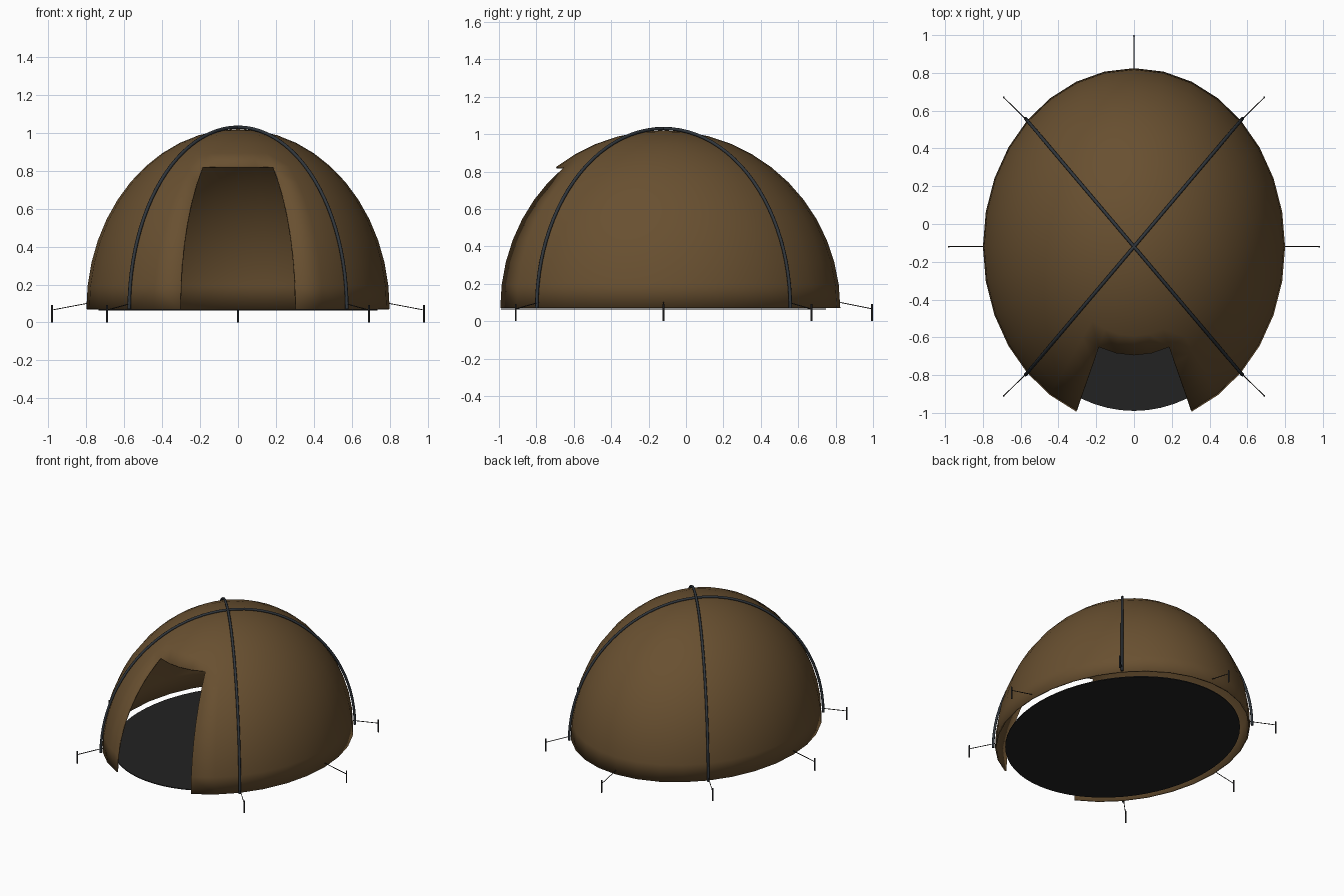
import bpy, bmesh, math
from mathutils import Vector, Matrix

if "Cube" in bpy.data.objects:
    bpy.data.objects.remove(bpy.data.objects["Cube"])

CY, BASE = -0.12, 0.07           # dome centre in y, dome base height
RX, RY, RZ = 0.80, 0.945, 0.95   # dome semi-axes


def material(name, rgb):
    m = bpy.data.materials.new(name)
    m.diffuse_color = (*rgb, 1)
    m.use_nodes = True
    m.node_tree.nodes["Principled BSDF"].inputs["Base Color"].default_value = m.diffuse_color
    return m


CANVAS = material("brown canvas", (0.14, 0.08, 0.03))
GROUND = material("black groundsheet", (0.016, 0.016, 0.016))
POLE = material("slate pole", (0.03, 0.037, 0.045))
ROPE = material("dark rope", (0.022, 0.02, 0.018))
PEG = material("grey peg", (0.035, 0.035, 0.038))


def add_mesh(name, bm, mat, smooth=True):
    me = bpy.data.meshes.new(name)
    bm.to_mesh(me)
    bm.free()
    for p in me.polygons:
        p.use_smooth = smooth
    me.materials.append(mat)
    ob = bpy.data.objects.new(name, me)
    bpy.context.collection.objects.link(ob)
    return ob


def tube(name, points, radius, mat, sides_res=1):
    cu = bpy.data.curves.new(name, 'CURVE')
    cu.dimensions = '3D'
    cu.bevel_depth = radius
    cu.bevel_resolution = sides_res
    cu.use_fill_caps = True
    sp = cu.splines.new('POLY')
    sp.points.add(len(points) - 1)
    for p, co in zip(sp.points, points):
        p.co = (*co, 1)
    cu.materials.append(mat)
    ob = bpy.data.objects.new(name, cu)
    bpy.context.collection.objects.link(ob)
    return ob


# Canvas dome: upper half of a sphere with a doorway four segments wide
bm = bmesh.new()
bmesh.ops.create_uvsphere(bm, u_segments=32, v_segments=24, radius=1)
door_top = math.sin(math.radians(52.5))
gone = []
for f in bm.faces:
    c = f.calc_center_median()
    off_front = abs(math.atan2(c.x, -c.y))
    if c.z < 0 or (off_front < math.radians(22.5) and c.z < door_top):
        gone.append(f)
bmesh.ops.delete(bm, geom=gone, context='FACES')
bmesh.ops.transform(bm, verts=bm.verts, matrix=Matrix.Translation((0, CY, BASE))
                    @ Matrix.Diagonal((RX, RY, RZ, 1)))
dome = add_mesh("canvas_dome", bm, CANVAS)
shell = dome.modifiers.new("thickness", 'SOLIDIFY')
shell.thickness = 0.01
shell.offset = -1

# Groundsheet, a little smaller than the dome
bm = bmesh.new()
bmesh.ops.create_cone(bm, cap_ends=True, segments=64, radius1=1, radius2=1, depth=1)
bmesh.ops.transform(bm, verts=bm.verts, matrix=Matrix.Translation((0, CY, 0.066))
                    @ Matrix.Diagonal((RX * 0.92, RY * 0.92, 0.006, 1)))
add_mesh("groundsheet", bm, GROUND, smooth=False)

# Two crossing arched poles
for name, s in (("pole_a", 1), ("pole_b", -1)):
    pts = []
    for i in range(49):
        a = math.pi * i / 48
        r = 1.015 * math.cos(a) * math.sqrt(0.5)
        pts.append((s * RX * r, CY + RY * r, BASE + 0.96 * math.sin(a)))
    tube(name, pts, 0.009, POLE, 2)

# Guy lines and pegs at the sides, back and diagonals
spots = {"right": (0.98, CY), "left": (-0.98, CY), "back": (0, 0.995),
         "back_right": (0.69, 0.67), "back_left": (-0.69, 0.67),
         "front_right": (0.69, -0.91), "front_left": (-0.69, -0.91)}
for name, (x, y) in spots.items():
    d = Vector((x / RX, (y - CY) / RY)).normalized()
    if x and abs(y - CY) > 0.01:
        d = Vector((math.copysign(0.7071, x), math.copysign(0.7071, y - CY)))
    tube("guy_line_" + name, [(RX * d.x, CY + RY * d.y, 0.10), (x, y, 0.066)], 0.0025, ROPE)
    bm = bmesh.new()
    bmesh.ops.create_cone(bm, cap_ends=True, segments=8, radius1=0.005, radius2=0.005,
                          depth=0.092, matrix=Matrix.Translation((x, y, 0.046)))
    add_mesh("peg_" + name, bm, PEG, smooth=False)
